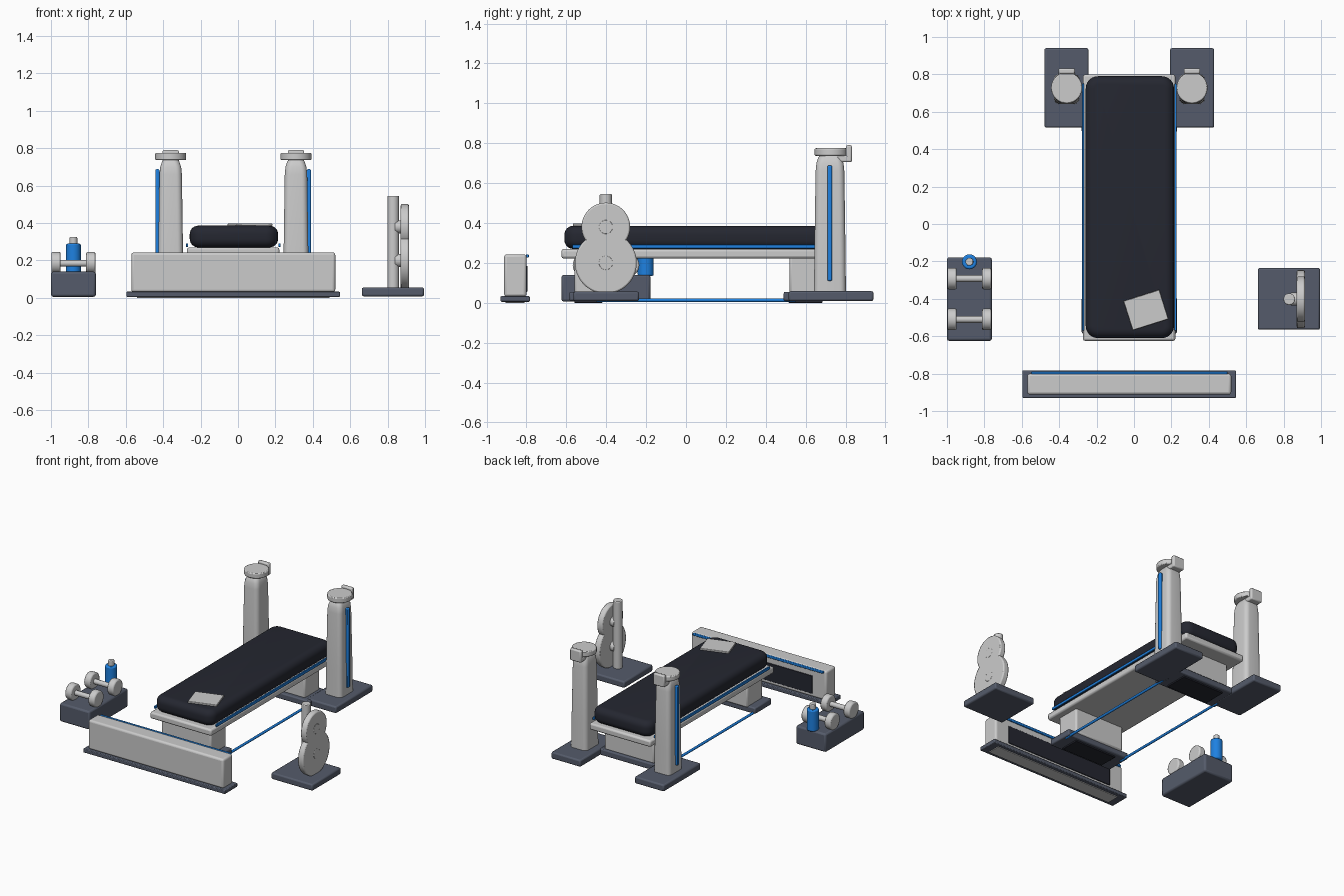
import bpy, bmesh, math
from mathutils import Matrix

if "Cube" in bpy.data.objects:
    bpy.data.objects.remove(bpy.data.objects["Cube"])

def mat(name, c):
    m = bpy.data.materials.new(name)
    m.diffuse_color = (*c, 1)
    m.use_nodes = True
    m.node_tree.nodes["Principled BSDF"].inputs["Base Color"].default_value = m.diffuse_color
    return m

SLATE = mat("slate", (0.09, 0.105, 0.145))
BLACK = mat("black", (0.018, 0.020, 0.030))
BLUE = mat("blue", (0.013, 0.22, 0.75))
CX = -0.025  # symmetry axis of the bench

def finish(name, bm, m=None, bevel=0, seg=2):
    bmesh.ops.recalc_face_normals(bm, faces=bm.faces)
    me = bpy.data.meshes.new(name)
    bm.to_mesh(me)
    bm.free()
    ob = bpy.data.objects.new(name, me)
    bpy.context.collection.objects.link(ob)
    if m:
        me.materials.append(m)
    if bevel:
        b = ob.modifiers.new("bevel", "BEVEL")
        b.width, b.segments, b.limit_method = bevel, seg, "ANGLE"
    bpy.ops.object.select_all(action="DESELECT")
    ob.select_set(True)
    bpy.context.view_layer.objects.active = ob
    bpy.ops.object.shade_smooth_by_angle(angle=math.radians(35))
    return ob

def box(name, x, y, z, m=None, bevel=0.008, seg=2):
    bm = bmesh.new()
    bmesh.ops.create_cube(bm, size=1)
    for v in bm.verts:
        v.co = [(a + b) / 2 + c * (b - a) for (a, b), c in zip((x, y, z), v.co)]
    return finish(name, bm, m, bevel, seg)

def cyl(name, c, r, depth, axis="Z", m=None, bevel=0.005, n=40, seg=2):
    bm = bmesh.new()
    bmesh.ops.create_cone(bm, cap_ends=True, segments=n, radius1=r, radius2=r, depth=depth)
    rot = Matrix.Rotation(math.pi / 2, 4, "Y") if axis == "X" else Matrix.Rotation(
        math.pi / 2, 4, "X") if axis == "Y" else Matrix()
    bmesh.ops.transform(bm, matrix=Matrix.Translation(c) @ rot, verts=bm.verts)
    return finish(name, bm, m, bevel, seg)

def loft(name, cx, cy, rings, m=None, k=6):
    """Stack of rounded rectangles: (z, half_x, half_y, corner_radius)."""
    bm = bmesh.new()
    loops = []
    for z, hx, hy, r in rings:
        loop = []
        for q, (sx, sy) in enumerate(((1, 1), (-1, 1), (-1, -1), (1, -1))):
            for i in range(k + 1):
                a = (q + i / k) * math.pi / 2
                loop.append(bm.verts.new((cx + sx * (hx - r) + r * math.cos(a),
                                          cy + sy * (hy - r) + r * math.sin(a), z)))
        loops.append(loop)
    n = len(loops[0])
    for a, b in zip(loops, loops[1:]):
        for i in range(n):
            bm.faces.new((a[i], a[(i + 1) % n], b[(i + 1) % n], b[i]))
    bm.faces.new(loops[0])
    bm.faces.new(loops[-1])
    return finish(name, bm, m)

# Pad with round edges, and its support frame
R = 0.045
rings = []
for zc, a0 in ((0.27 + R, -90), (0.386 - R, 0)):
    for i in range(7):
        a = math.radians(a0 + i * 15)
        d = R * (1 - math.cos(a))
        rings.append((zc + R * math.sin(a), 0.236 - d, 0.70 - d, 0.065 - d))
loft("bench_pad", -0.022, 0.09, rings, BLACK)
box("bench_frame", (-0.273, 0.221), (-0.625, 0.80), (0.222, 0.27), bevel=0.012)
for s in (-1, 1):
    x = CX + s * 0.247
    box("pad_side_strip", (x - 0.006, x + 0.006), (-0.57, 0.75), (0.272, 0.292), BLUE, 0.003)

# Legs and feet
for name, y0, y1, f0, f1 in (("front", -0.56, -0.38, -0.585, -0.395), ("rear", 0.52, 0.69, 0.49, 0.71)):
    box(name + "_leg", (-0.225, 0.175), (y0, min(y1, f1 + 0.01)), (0.045, 0.235), bevel=0.012)
    box(name + "_foot", (-0.28, 0.23), (f0, f1), (0.01, 0.055), SLATE)
    box(name + "_foot_pad", (-0.19, 0.145), (f0 + 0.025, f1 - 0.025), (0, 0.012), BLACK, 0.002)
for s in (-1, 1):
    cyl("floor_rail", (CX + s * 0.235, 0.05, 0.013), 0.009, 1.0, "Y", BLUE, 0, 12)

# Uprights with base, stripe, cap disc and hook
for s in (-1, 1):
    x = CX + s * 0.335
    bx = CX + s * 0.336
    box("upright_base", (bx - 0.118, bx + 0.118), (0.515, 0.94), (0.008, 0.058), SLATE, 0.01)
    loft("upright", x, 0.722, [(0.05, 0.068, 0.080, 0.03), (0.25, 0.066, 0.078, 0.03),
                               (0.66, 0.060, 0.072, 0.03), (0.70, 0.056, 0.068, 0.03),
                               (0.73, 0.046, 0.058, 0.03), (0.742, 0.036, 0.048, 0.025)])
    sx = x + s * 0.070
    box("upright_stripe", (sx - 0.012, sx + 0.010), (0.709, 0.733), (0.11, 0.688), BLUE, 0.006)
    cyl("cap_disc", (x, 0.728, 0.756), 0.083, 0.038, bevel=0.006)
    box("hook_shelf", (x - 0.044, x + 0.044), (0.71, 0.825), (0.705, 0.738))
    box("hook_lip", (x - 0.044, x + 0.044), (0.803, 0.832), (0.705, 0.79))

# Low front panel
box("panel_base", (-0.597, 0.545), (-0.93, -0.783), (0.005, 0.033), SLATE, 0.005)
box("panel_base_pad", (-0.54, 0.49), (-0.905, -0.81), (0, 0.008), None, 0.001)
box("panel_body", (-0.57, 0.52), (-0.912, -0.80), (0.03, 0.243), bevel=0.014, seg=3)
box("panel_back_inset", (-0.46, 0.41), (-0.81, -0.795), (0.055, 0.185), BLACK, 0.003)
box("panel_stripe", (-0.55, 0.50), (-0.803, -0.788), (0.226, 0.243), BLUE, 0.004)

# Plate stand
box("plate_stand_base", (0.662, 0.995), (-0.565, -0.235), (0.008, 0.056), SLATE, 0.01)
cyl("plate_stand_post", (0.83, -0.402, 0.295), 0.031, 0.50)
for z, r in ((0.20, 0.155), (0.38, 0.122)):
    cyl("weight_plate", (0.892, -0.402, z), r, 0.044, "X", bevel=0.008, n=56)
    cyl("plate_peg", (0.877, -0.402, z), 0.035, 0.076, "X", bevel=0.002)

# Storage box with dumbbells and bottle
box("storage_box", (-1.0, -0.76), (-0.625, -0.178), (0.006, 0.14), SLATE, 0.012)
for y in (-0.292, -0.51):
    cyl("dumbbell_handle", (-0.88, y, 0.185), 0.018, 0.2, "X", bevel=0, n=20)
    for s in (-1, 1):
        cyl("dumbbell_head", (-0.88 + s * 0.093, y, 0.188), 0.058, 0.05, "X", bevel=0.009, n=32)
cyl("bottle", (-0.88, -0.202, 0.212), 0.040, 0.155, m=BLUE, bevel=0.008)
cyl("bottle_cap", (-0.88, -0.202, 0.305), 0.021, 0.04, n=24)

# Folded towel on the pad
towel = box("towel", (-0.10, 0.10), (-0.082, 0.082), (-0.007, 0.007), bevel=0.003)
towel.location = (0.064, -0.46, 0.391)
towel.rotation_euler.z = math.radians(17.5)
